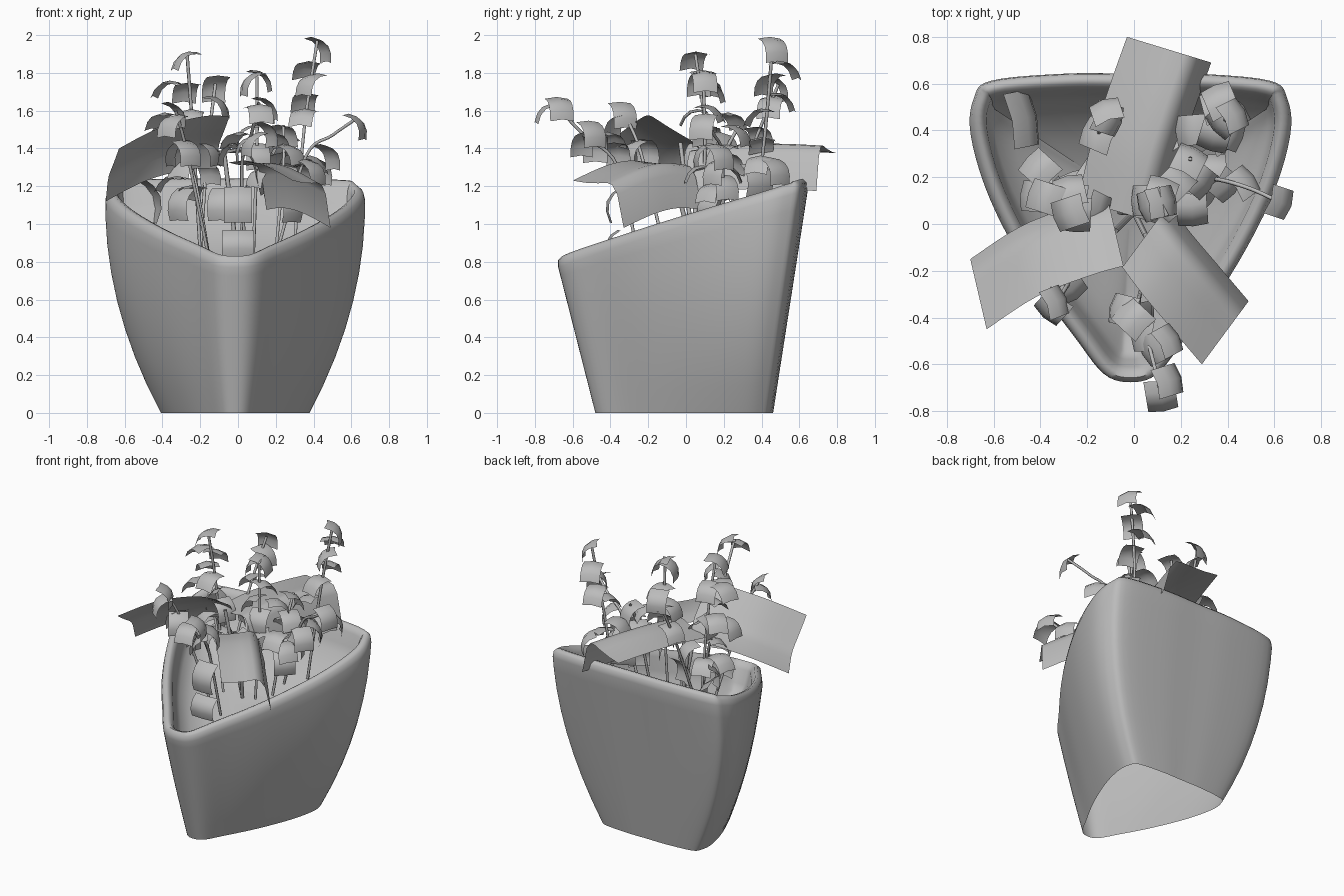
import bpy, bmesh, math, random
from mathutils import Vector, Matrix

random.seed(4)
cube = bpy.data.objects.get("Cube")
if cube:
    bpy.data.objects.remove(cube)

# one plain grey for everything
grey = bpy.data.materials.new("plain_grey")
grey.use_nodes = True
colour = (0.5, 0.5, 0.5, 1)
grey.diffuse_color = colour
grey.node_tree.nodes["Principled BSDF"].inputs["Base Color"].default_value = colour


def finish(bm, name, angle):
    mesh = bpy.data.meshes.new(name)
    bm.to_mesh(mesh)
    bm.free()
    mesh.materials.append(grey)
    obj = bpy.data.objects.new(name, mesh)
    bpy.context.collection.objects.link(obj)
    bpy.ops.object.select_all(action="DESELECT")
    obj.select_set(True)
    bpy.context.view_layer.objects.active = obj
    bpy.ops.object.shade_smooth_by_angle(angle=math.radians(angle))


def spline(points, steps, closed=False):
    """Catmull-Rom curve through the points."""
    pts = [Vector(p) for p in points]
    n = len(pts)
    pick = (lambda i: pts[i % n]) if closed else (lambda i: pts[max(0, min(n - 1, i))])
    out = []
    for i in range(n if closed else n - 1):
        a, b, c, d = (pick(i + k) for k in (-1, 0, 1, 2))
        for s in range(steps):
            t = s / steps
            out.append(0.5 * (2 * b + (c - a) * t + (2 * a - 5 * b + 4 * c - d) * t ** 2
                              + (3 * b - a - 3 * c + d) * t ** 3))
    return out if closed else out + [pts[-1]]


def add_grid(bm, rows, closed=False):
    verts = [[bm.verts.new(p) for p in row] for row in rows]
    for r0, r1 in zip(verts, verts[1:]):
        n = len(r0)
        for j in range(n if closed else n - 1):
            k = (j + 1) % n
            bm.faces.new((r0[j], r0[k], r1[k], r1[j]))
    return verts


# pot: rounded triangle open underneath, widening upward, with a sloping rolled rim
half = [(0.17, 0.03), (0.35, 0.16), (0.62, 0.37), (0.87, 0.62), (0.99, 0.82),
        (0.97, 0.93), (0.86, 0.98), (0.4, 1)]
outline = spline([(0, 0)] + half + [(0, 1)] + [(-u, v) for u, v in reversed(half)], 5, True)


def pot_ring(level, drop, inset):
    ring = []
    for u, v in outline:
        z = level * (0.83 + 0.41 * v) + drop
        width = 0.395 + 0.295 * (1 - max(0, 1 - z / 1.1) ** 2)
        front, back = -0.48 - 0.255 * z, 0.46 + 0.155 * z
        ring.append(Vector((u * width - 0.015, front + v * (back - front), z)))
    n = len(ring)
    shifted = []
    for i, p in enumerate(ring):
        t = (ring[(i + 1) % n] - ring[i - 1]).to_2d().normalized()
        shifted.append(p + inset * Vector((-t.y, t.x, 0)))
    return shifted


levels = [(i / 8, 0, 0) for i in range(8)]
rim = [(1, -0.06, 0), (1, -0.02, 0.01), (1, 0, 0.035), (1, -0.006, 0.055),
       (1, -0.04, 0.072), (1, -0.13, 0.08), (1, -0.18, 0.1)]
soil_edge = pot_ring(*rim[-1])
middle = sum(soil_edge, Vector()) / len(soil_edge)
dish = [[p.lerp(middle, f) - Vector((0, 0, d)) for p in soil_edge]
        for f, d in ((0.15, 0.06), (0.4, 0.12), (0.8, 0.15))]
bm = bmesh.new()
rings = add_grid(bm, [pot_ring(*lv) for lv in levels + rim] + dish, True)
bm.faces.new(rings[-1])
bmesh.ops.recalc_face_normals(bm, faces=bm.faces)
finish(bm, "pot", 60)


# stems: thin round curves
def stem(name, points, radius=0.009):
    curve = bpy.data.curves.new(name, "CURVE")
    curve.dimensions = "3D"
    curve.bevel_depth = radius
    curve.bevel_resolution = 1
    path = spline(points, 6)
    line = curve.splines.new("POLY")
    line.points.add(len(path) - 1)
    for point, p in zip(line.points, path):
        point.co = (*p, 1)
    curve.materials.append(grey)
    bpy.context.collection.objects.link(bpy.data.objects.new(name, curve))
    return path


# broad leaves: wide strips whose one side bends over and hangs
def broad_leaf(name, path, side, bend):
    side = Vector(side)
    profile = [(-1, 0), (-0.5, 0.3), (0, 0.65), (0.35, 0.92), (0.55, 1), (0.75, 0.85), (1, 0)]
    rows = [[p + side * f + Vector((0, 0, bend * lift)) for f, lift in profile]
            for p in spline(path, 5)]
    bm = bmesh.new()
    add_grid(bm, rows)
    finish(bm, name, 60)
    stem(name + "_stalk", [(0, 0.05, 0.8), Vector(path[0])], 0.012)


broad_leaf("broad_leaf_left", [(0.05, -0.05, 1.2), (0.14, -0.17, 1.21), (0.25, -0.3, 1.18),
                               (0.39, -0.465, 1.105)], (0.1, 0.135, -0.125), 0.17)
broad_leaf("broad_leaf_right", [(-0.08, -0.03, 1.43), (-0.22, -0.07, 1.43),
                                (-0.45, -0.16, 1.37), (-0.665, -0.3, 1.26)],
           (-0.035, 0.15, -0.14), 0.07)
broad_leaf("broad_leaf_back", [(-0.06, 0.05, 1.25), (0, 0.3, 1.28), (0.07, 0.52, 1.285),
                               (0.15, 0.745, 1.275)], (0.18, -0.055, -0.1), 0.19)


# small leaves: short curled plates, slightly folded along the middle
def add_leaf(bm, centre, yaw, pitch, length=0.16, width=0.13):
    place = (Matrix.Translation(Vector(centre)) @ Matrix.Rotation(yaw, 4, "Z")
             @ Matrix.Rotation(pitch, 4, "Y"))
    rows = []
    for i in range(5):
        s = i / 4 - 0.5
        rows.append([place @ Vector((s * length, f * width / 2,
                                     -length * s * s - 0.015 * abs(f)))
                     for f in (-1, 0, 1)])
    add_grid(bm, rows)


# sprigs: a stem with leaves that turn away from it
def sprig(name, points, leaves):
    path = stem(name + "_stem", points)
    bm = bmesh.new()
    for leaf in leaves:
        centre = Vector(leaf)
        near = min(path, key=lambda p: (p - centre).length)
        away = centre - near
        add_leaf(bm, centre, math.atan2(away.y, away.x), random.uniform(0.4, 1.1))
    finish(bm, name + "_leaves", 50)


sprig("tall_right_sprig", [(-0.2, 0.12, 0.85), (-0.24, 0.1, 1.5), (-0.27, 0.05, 1.9)],
      [(-0.3, 0.04, 1.9), (-0.4, 0.12, 1.75), (-0.28, 0.17, 1.73), (-0.42, 0.25, 1.58),
       (-0.25, 0.02, 1.6), (-0.45, 0.12, 1.5), (-0.28, 0.1, 1.45), (-0.12, 0.05, 1.4)])
sprig("tall_left_sprig", [(0.3, 0.35, 0.9), (0.35, 0.42, 1.5), (0.42, 0.46, 1.97)],
      [(0.46, 0.48, 1.95), (0.36, 0.55, 1.85), (0.36, 0.42, 1.77), (0.35, 0.53, 1.68),
       (0.34, 0.36, 1.6), (0.23, 0.4, 1.45), (0.42, 0.38, 1.35), (0.46, 0.5, 1.3)])
sprig("outer_left_sprig", [(0.22, 0.2, 0.9), (0.36, 0.19, 1.36), (0.5, 0.15, 1.47),
                           (0.63, 0.09, 1.56)],
      [(0.66, 0.08, 1.54), (0.5, 0.2, 1.38), (0.42, 0.14, 1.3), (0.33, 0.25, 1.3)])
sprig("front_sprig", [(0.04, -0.25, 0.8), (0.02, -0.36, 1.3), (0.07, -0.54, 1.47),
                      (0.11, -0.7, 1.64)],
      [(0.12, -0.76, 1.62), (0.18, -0.66, 1.64), (0.05, -0.55, 1.45), (0, -0.48, 1.42),
       (0.18, -0.48, 1.5), (-0.02, -0.39, 1.48), (-0.08, -0.36, 1.4)])
sprig("middle_sprig", [(0.08, 0.08, 0.8), (0.1, 0.1, 1.4), (0.1, 0.09, 1.78)],
      [(0.04, 0.07, 1.77), (0.15, 0.1, 1.79), (0.12, 0.15, 1.62), (0.02, 0.1, 1.5),
       (0.2, 0.2, 1.48), (0.11, 0.05, 1.38)])
sprig("back_sprig", [(-0.2, 0.15, 0.85), (-0.16, 0.35, 1.4), (-0.12, 0.49, 1.74)],
      [(-0.13, 0.52, 1.74), (-0.08, 0.44, 1.65), (-0.18, 0.39, 1.5)])
sprig("front_right_sprig", [(-0.15, -0.1, 0.8), (-0.27, -0.24, 1.38),
                            (-0.33, -0.34, 1.6)],
      [(-0.36, -0.2, 1.4), (-0.37, -0.38, 1.55), (-0.3, -0.32, 1.6), (-0.25, -0.31, 1.4)])
sprig("inner_left_sprig", [(0.2, 0.1, 0.85), (0.24, 0.18, 1.3), (0.24, 0.28, 1.52)],
      [(0.25, 0.3, 1.5), (0.3, 0.17, 1.4), (0.18, 0.25, 1.35), (0.1, 0.05, 1.28),
       (0.25, 0.04, 1.3), (0.3, 0.12, 1.2), (0.35, 0.22, 1.22)])
sprig("inner_right_sprig", [(-0.15, 0.05, 0.8), (-0.22, 0.08, 1.2), (-0.27, 0.1, 1.35)],
      [(-0.38, 0.13, 1.25), (-0.25, 0.17, 1.2), (-0.15, 0.24, 1.3), (-0.3, 0.04, 1.33)])

# lower leaves: upright plates close to the soil
bm = bmesh.new()
for x, y, z, yaw, length, width in [
        (-0.42, 0.46, 1.15, 0.2, 0.26, 0.24), (-0.33, 0.1, 1.12, 4, 0.18, 0.13),
        (0, -0.42, 1.12, -1.57, 0.2, 0.15), (0, -0.42, 0.91, -1.57, 0.15, 0.17),
        (0.38, 0.4, 1.25, 0.6, 0.18, 0.16), (0.2, 0.42, 1.25, 2, 0.18, 0.16),
        (0.3, 0.1, 1.1, -0.8, 0.16, 0.14), (-0.1, 0.15, 1.12, 4.4, 0.18, 0.14)]:
    add_leaf(bm, (x, y, z), yaw, 1.25, length, width)
finish(bm, "lower_leaves", 50)
